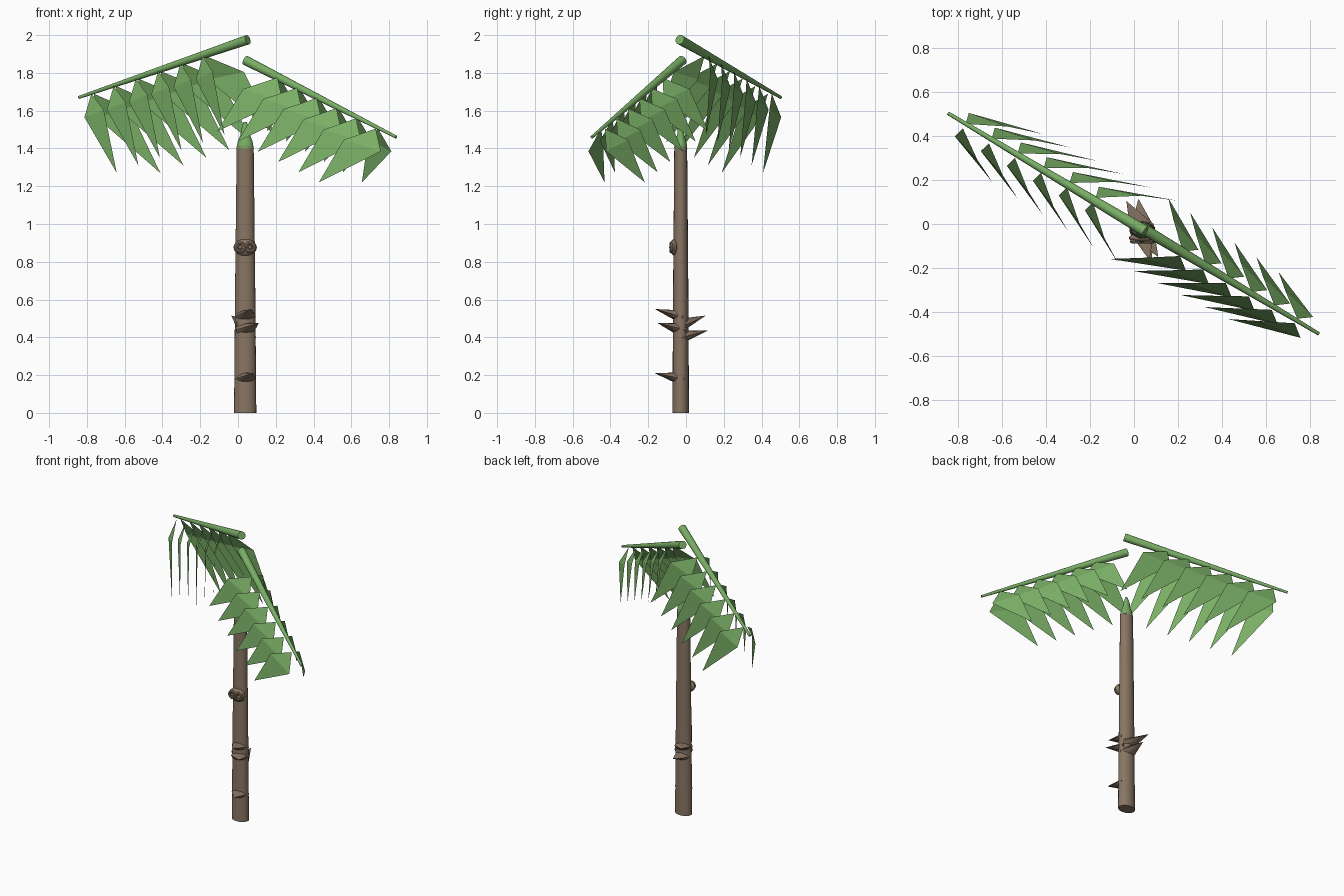
import bpy, bmesh, math
from mathutils import Vector, Matrix

if "Cube" in bpy.data.objects:
    bpy.data.objects.remove(bpy.data.objects["Cube"])


def material(name, rgb):
    m = bpy.data.materials.new(name)
    m.diffuse_color = (*rgb, 1)
    m.use_nodes = True
    m.node_tree.nodes["Principled BSDF"].inputs["Base Color"].default_value = m.diffuse_color
    return m


BARK = material("bark_brown", (0.25, 0.18, 0.125))
GREEN = material("leaf_green", (0.19, 0.42, 0.13))
CX, CY = 0.038, -0.028      # trunk axis


def finish(bm, name, mat, smooth=True):
    me = bpy.data.meshes.new(name)
    bm.normal_update()
    bm.to_mesh(me)
    bm.free()
    me.materials.append(mat)
    ob = bpy.data.objects.new(name, me)
    bpy.context.collection.objects.link(ob)
    if smooth:
        bpy.ops.object.select_all(action='DESELECT')
        ob.select_set(True)
        bpy.context.view_layer.objects.active = ob
        bpy.ops.object.shade_smooth_by_angle(angle=math.radians(40))
    return ob


def tube(name, mat, rings, sides=20):
    """Stack of elliptical rings (z, rx, ry) around the trunk axis."""
    bm = bmesh.new()
    loops = []
    for z, rx, ry in rings:
        loops.append([bm.verts.new((CX + rx * math.cos(2 * math.pi * i / sides),
                                    CY + ry * math.sin(2 * math.pi * i / sides), z))
                      for i in range(sides)])
    for a, b in zip(loops, loops[1:]):
        for i in range(sides):
            j = (i + 1) % sides
            bm.faces.new((a[i], a[j], b[j], b[i]))
    bm.faces.new(loops[0][::-1])
    bm.faces.new(loops[-1])
    return finish(bm, name, mat)


def rod(name, mat, p, q, r0, r1):
    p, q = Vector(p), Vector(q)
    d = q - p
    bm = bmesh.new()
    rot = d.to_track_quat('Z', 'Y').to_matrix().to_4x4()
    bmesh.ops.create_cone(bm, cap_ends=True, segments=16, radius1=r0, radius2=r1,
                          depth=d.length, matrix=Matrix.Translation((p + q) / 2) @ rot)
    return finish(bm, name, mat)


# Trunk and green shoot on top
tube("trunk", BARK, [(0, .059, .044), (0.7, .053, .040), (1.41, .045, .034)])
tube("crown_shoot", GREEN, [(1.40, .046, .035), (1.44, .038, .029), (1.475, .024, .018),
                            (1.50, .022, .017), (1.54, .008, .006)])


# Fronds: a tapered stem with six pairs of leaves, spreading wider towards the trunk
def frond(name, start, end, last, step, inner, outer, tip, skew):
    rod(name + "_stem", GREEN, start, end, 0.026, 0.008)
    d = Vector(end) - Vector(start)
    d.z = 0
    d.normalize()
    n = Vector((d.y, -d.x, 0))
    bm = bmesh.new()
    for k in range(6):
        base = Vector(last) - Vector(step) * k
        flare = 1 + 0.05 * k
        for s in (1, -1):
            def pt(c, sk=0, f=1):
                return bm.verts.new(base + d * (c[0] - sk * s) + n * (c[1] * s * f)
                                    + Vector((0, 0, c[2])))
            p, a, t, b = (pt((0, .012, 0)), pt(inner, skew / 2, flare),
                          pt(tip, skew, flare), pt(outer))
            for f in ((p, a, b), (a, t, b)):
                bm.faces.new(f if s > 0 else f[::-1])
    finish(bm, name + "_leaves", GREEN, smooth=False)


frond("right_frond", (0.04, -0.021, 1.866), (0.838, -0.498, 1.46),
      (0.735, -0.44, 1.505), (0.104, -0.061, -0.054),
      inner=(-.13, .09, -.06), outer=(.057, .055, -.12), tip=(-.225, .15, -.285), skew=.043)
frond("left_frond", (0.052, -0.033, 1.976), (-0.843, 0.502, 1.67),
      (-0.77, 0.444, 1.69), (-0.118, 0.067, -0.04),
      inner=(-.15, .10, -.085), outer=(.013, .062, -.125), tip=(-.284, .153, -.42), skew=.043)


# Bark spikes: flat-topped cones pointing forwards and backwards
def spike(name, tip, base_z):
    tip = Vector(tip)
    base = Vector((CX, CY, base_z))
    out = Vector((tip.x - CX, tip.y - CY, 0)).normalized()
    side = Vector((-out.y, out.x, 0))
    bm = bmesh.new()
    N = 12
    ring = [bm.verts.new(base + side * (0.058 * math.cos(2 * math.pi * i / N))
                         + Vector((0, 0, 0.035 * math.sin(2 * math.pi * i / N))))
            for i in range(N)]
    top = bm.verts.new(tip)
    for i in range(N):
        bm.faces.new((ring[i], ring[(i + 1) % N], top))
    bm.faces.new(ring[::-1])
    bmesh.ops.recalc_face_normals(bm, faces=bm.faces)
    finish(bm, name, BARK)


spike("spike_front_top", (0.07, -0.165, 0.55), 0.508)
spike("spike_front_middle", (0.11, -0.15, 0.475), 0.44)
spike("spike_front_low", (0.08, -0.165, 0.21), 0.18)
spike("spike_back_top", (-0.035, 0.105, 0.515), 0.465)
spike("spike_back_low", (0.02, 0.115, 0.435), 0.40)


# Knot on the front: a flattened lump with two round burls
def ball(name, centre, size):
    bm = bmesh.new()
    bmesh.ops.create_uvsphere(bm, u_segments=16, v_segments=10, radius=1,
                              matrix=Matrix.Translation(centre) @ Matrix.Diagonal((*size, 1)))
    finish(bm, name, BARK)


ball("knot", (CX, -0.063, 0.876), (0.062, 0.021, 0.044))
for s, label in ((-1, "left"), (1, "right")):
    x = CX + s * 0.026
    bpy.ops.mesh.primitive_torus_add(location=(x, -0.079, 0.876), rotation=(math.pi / 2, 0, 0),
                                     major_radius=0.022, minor_radius=0.009,
                                     major_segments=16, minor_segments=8)
    ring = bpy.context.object
    ring.name = "burl_ring_" + label
    ring.data.materials.append(BARK)
    bpy.ops.object.shade_smooth_by_angle()
    ball("burl_" + label, (x, -0.08, 0.876), (0.010, 0.009, 0.010))
